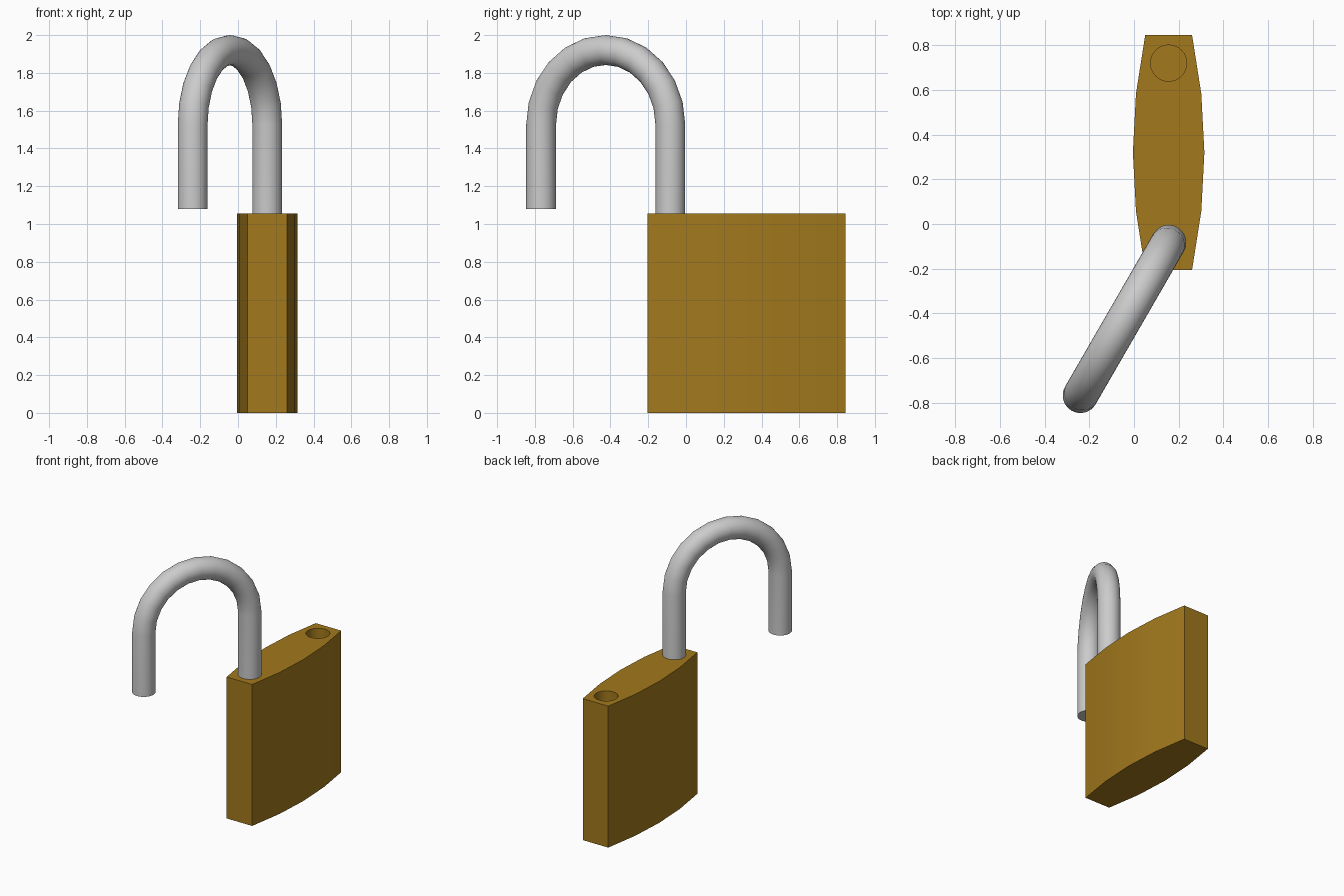
import bpy, bmesh, math
from mathutils import Vector

if "Cube" in bpy.data.objects:
    bpy.data.objects.remove(bpy.data.objects["Cube"])

CX = 0.155           # centre plane of the body
TOP = 1.055          # body height
PIVOT_Y, HOLE_Y = -0.083, 0.72
TUBE_R, SIDES = 0.079, 32


def make_object(name, bm):
    bmesh.ops.recalc_face_normals(bm, faces=bm.faces)
    mesh = bpy.data.meshes.new(name)
    bm.to_mesh(mesh)
    bm.free()
    obj = bpy.data.objects.new(name, mesh)
    bpy.context.collection.objects.link(obj)
    return obj


def activate(obj):
    bpy.ops.object.select_all(action='DESELECT')
    obj.select_set(True)
    bpy.context.view_layer.objects.active = obj


# Body: a block whose broad sides bulge in four shallow segments
def side(sign):
    return [(CX + sign * (0.16 - 0.055 * t * t), 0.32 + 0.525 * t)
            for t in (-1, -0.5, 0, 0.5, 1)]

bm = bmesh.new()
outline = side(1) + side(-1)[::-1]
face = bm.faces.new([bm.verts.new((x, y, 0)) for x, y in outline])
grown = bmesh.ops.extrude_face_region(bm, geom=[face])["geom"]
bmesh.ops.translate(bm, vec=(0, 0, TOP),
                    verts=[v for v in grown if isinstance(v, bmesh.types.BMVert)])
body = make_object("lock_body", bm)

# Empty socket for the free leg of the shackle
bpy.ops.mesh.primitive_cylinder_add(vertices=SIDES, radius=0.081, depth=0.6,
                                    location=(CX, HOLE_Y, TOP))
cutter = bpy.context.object
cutter.name = "socket_cutter"
cutter.hide_render = True
activate(body)
cut = body.modifiers.new("socket", 'BOOLEAN')
cut.operation, cut.solver, cut.object = 'DIFFERENCE', 'EXACT', cutter
bpy.ops.object.modifier_apply(modifier=cut.name)
bpy.data.objects.remove(cutter)
bpy.ops.object.shade_smooth_by_angle(angle=math.radians(30))

brass = bpy.data.materials.new("brass")
brass.diffuse_color = (0.36, 0.19, 0.012, 1)
brass.use_nodes = True
brass.node_tree.nodes["Principled BSDF"].inputs["Base Color"].default_value = brass.diffuse_color
body.data.materials.clear()
body.data.materials.append(brass)

# Shackle: round bar swept along a hook, swung open about its fixed leg
ARC_R, ARC_Z, STEPS = 0.395, 1.526, 12
out = Vector((-0.5, -math.sqrt(3) / 2, 0))
up = Vector((0, 0, 1))
across = out.cross(up)
origin = Vector((CX, PIVOT_Y, 0))

path = [(0, 0.80, 0)]                                   # distance, height, tilt
for i in range(STEPS + 1):
    a = math.pi * i / STEPS
    path.append((ARC_R * (1 - math.cos(a)), ARC_Z + ARC_R * math.sin(a), a))
path.append((2 * ARC_R, 1.08, math.pi))

bm = bmesh.new()
rings = []
for d, z, a in path:
    normal = out * math.cos(a) - up * math.sin(a)       # points to the arc centre
    ring = []
    for k in range(SIDES):
        t = 2 * math.pi * k / SIDES
        ring.append(bm.verts.new(origin + out * d + up * z + TUBE_R *
                                 (normal * math.cos(t) + across * math.sin(t))))
    rings.append(ring)
for r0, r1 in zip(rings, rings[1:]):
    for k in range(SIDES):
        j = (k + 1) % SIDES
        bm.faces.new((r0[k], r0[j], r1[j], r1[k]))
bm.faces.new(rings[0])
bm.faces.new(rings[-1])
shackle = make_object("shackle", bm)
activate(shackle)
bpy.ops.object.shade_smooth_by_angle(angle=math.radians(40))
